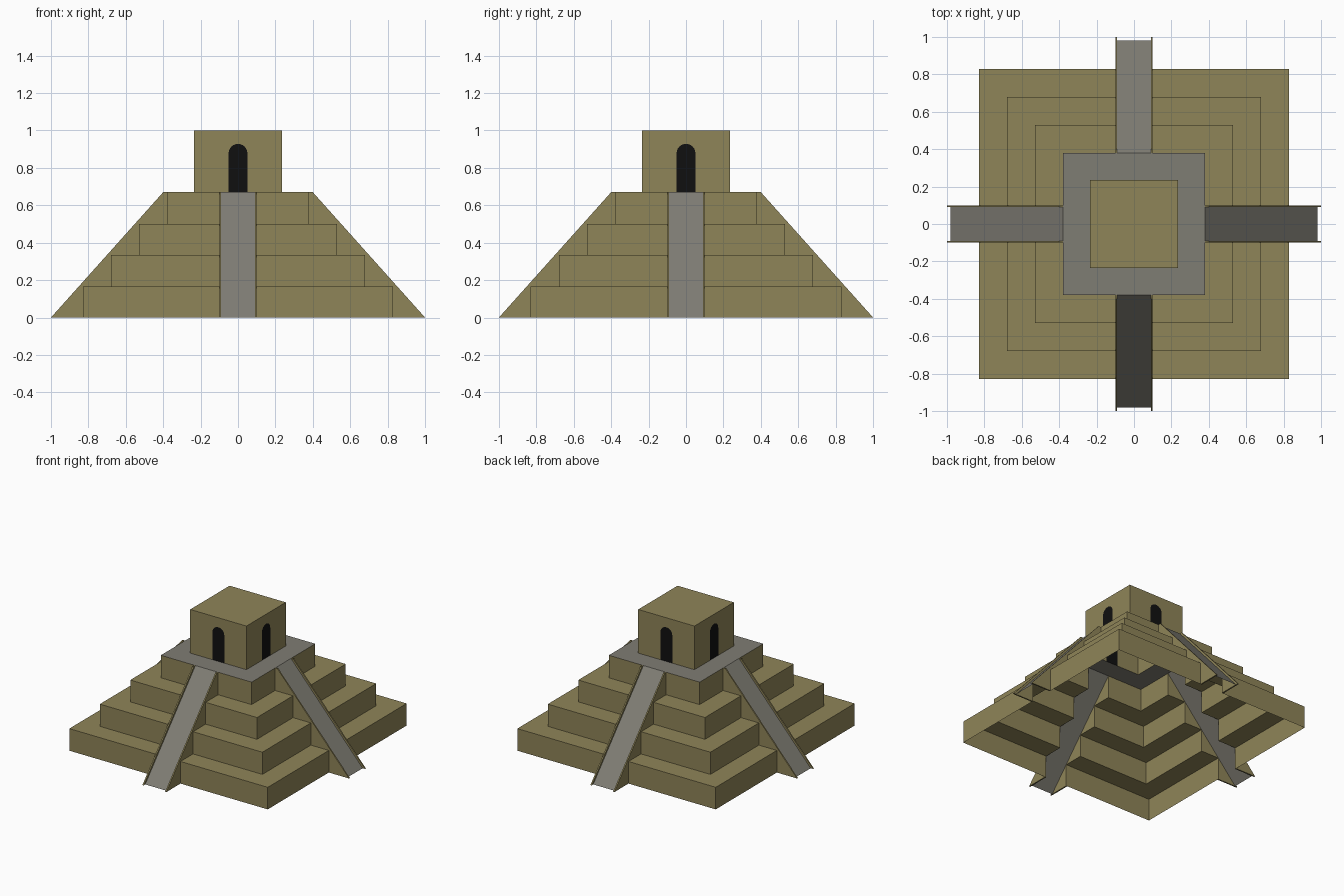
import bpy, bmesh, math
from mathutils import Matrix, Vector

if "Cube" in bpy.data.objects:
    bpy.data.objects.remove(bpy.data.objects["Cube"])

H = 0.67                       # platform height
TOP = 1.0                      # temple roof height
TIERS = [(0.83, 0.0, 0.167), (0.68, 0.167, 0.335), (0.53, 0.335, 0.50), (0.38, 0.50, H)]
GAP, RAIL = 0.10, 0.09         # half widths of stairway outside and inside the rails
ROOM = 0.235                   # temple half width


def material(name, rgb):
    m = bpy.data.materials.new(name)
    m.diffuse_color = (*rgb, 1)
    m.use_nodes = True
    m.node_tree.nodes["Principled BSDF"].inputs["Base Color"].default_value = m.diffuse_color
    return m


OLIVE = material("olive stone", (0.275, 0.233, 0.099))
GREY = material("grey paving", (0.213, 0.205, 0.175))
BLACK = material("doorway black", (0.005, 0.005, 0.005))


def four_sided(name, faces, mat, solid=False):
    """Make an object from faces of the front side, repeated on all four sides."""
    bm = bmesh.new()
    for k in range(4):
        rot = Matrix.Rotation(k * math.pi / 2, 3, 'Z')
        for pts in faces:
            bm.faces.new([bm.verts.new(rot @ Vector(p)) for p in pts])
    bmesh.ops.remove_doubles(bm, verts=bm.verts, dist=1e-5)
    if solid:
        bmesh.ops.recalc_face_normals(bm, faces=bm.faces)
    else:                      # open sheets: turn every face outward and up
        bm.normal_update()
        for f in bm.faces:
            c = f.calc_center_median()
            if f.normal.dot(Vector((c.x, c.y, 1))) < 0:
                f.normal_flip()
    me = bpy.data.meshes.new(name)
    bm.to_mesh(me)
    bm.free()
    me.materials.append(mat)
    ob = bpy.data.objects.new(name, me)
    bpy.context.collection.objects.link(ob)
    return ob


# Stepped shell, open below and behind the stairways
profile = []
for r, z0, z1 in TIERS:
    profile += [(r, z0), (r, z1)]
faces = []
for (r0, z0), (r1, z1) in zip(profile, profile[1:]):
    lo = [(GAP, -r0, z0), (r0, -r0, z0), (r0, -GAP, z0)]
    hi = [(GAP, -r1, z1), (r1, -r1, z1), (r1, -GAP, z1)]
    faces += [(lo[i], lo[i + 1], hi[i + 1], hi[i]) for i in range(2)]
four_sided("stepped_tiers", faces, OLIVE)

# Paved platform around the temple
P = TIERS[-1][0]
four_sided("platform", [[(-P, -P, H), (P, -P, H), (ROOM, -ROOM, H), (-ROOM, -ROOM, H)]], GREY)

# Stairway ramps
four_sided("stair_ramps", [[(-RAIL, -0.98, 0), (RAIL, -0.98, 0),
                            (RAIL, -0.38, H), (-RAIL, -0.38, H)]], GREY)

# Thin rails filling the space between steps and slope
side = [(1.0, 0), (0.40, H)] + profile[::-1]
faces = []
for a, b in ((-GAP, -RAIL), (RAIL, GAP)):
    faces += [[(x, -r, z) for r, z in side] for x in (a, b)]
    for (r0, z0), (r1, z1) in zip(side, side[1:] + side[:1]):
        faces.append([(a, -r0, z0), (b, -r0, z0), (b, -r1, z1), (a, -r1, z1)])
four_sided("stair_rails", faces, OLIVE, solid=True)

# Temple walls with arched openings, and the flat roof
D, SPRING = 0.05, 0.88
arch = [(D * math.cos(i * math.pi / 12), -ROOM, SPRING + 0.048 * math.sin(i * math.pi / 12))
        for i in range(13)]
door = [(D, -ROOM, H)] + arch + [(-D, -ROOM, H)]
wall = door + [(-ROOM, -ROOM, H), (-ROOM, -ROOM, TOP), (ROOM, -ROOM, TOP), (ROOM, -ROOM, H)]
roof = [(-ROOM, -ROOM, TOP), (ROOM, -ROOM, TOP), (0, 0, TOP)]
four_sided("temple", [wall, roof], OLIVE)
four_sided("doorways", [door], BLACK)
